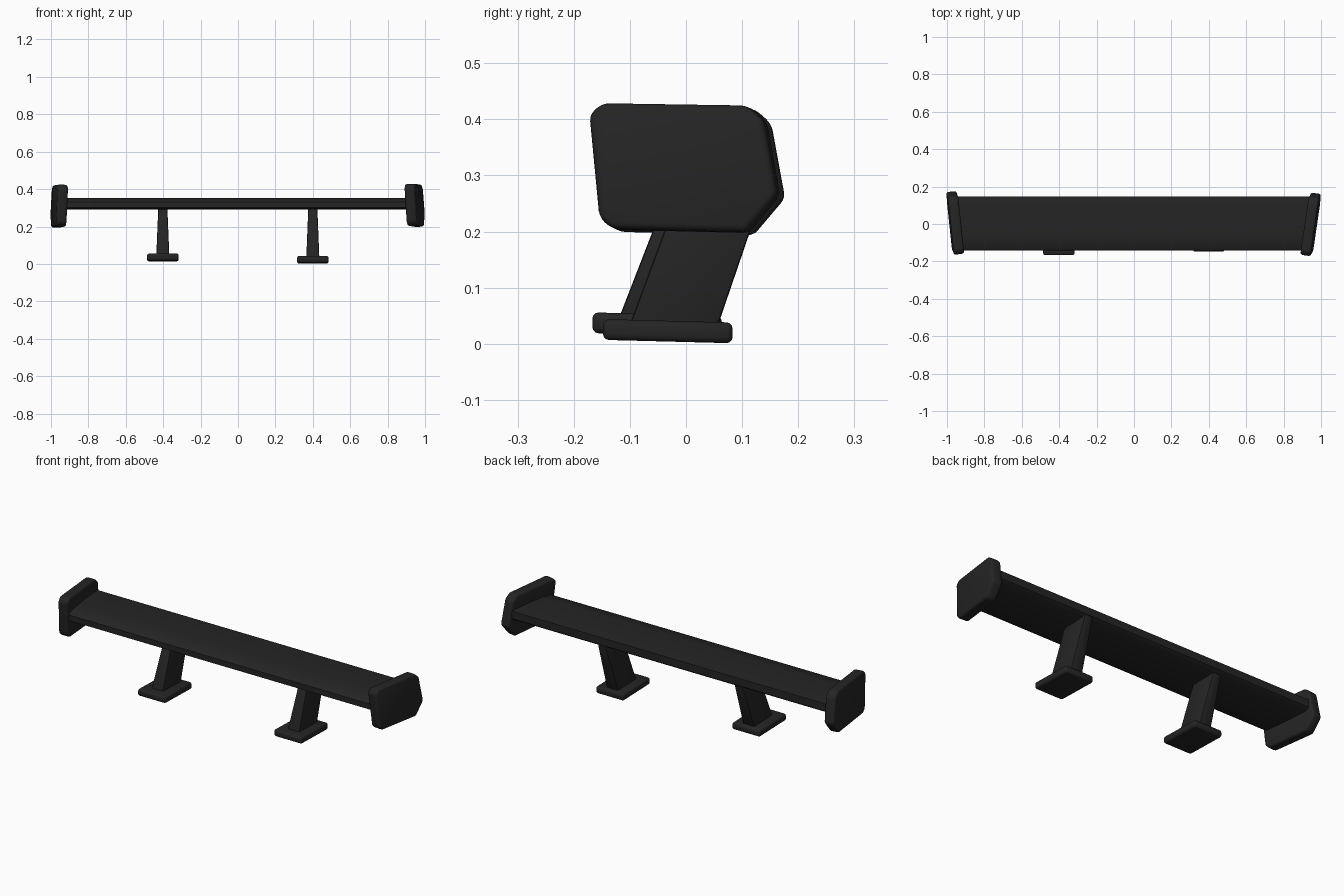
import bpy, bmesh
from mathutils import Matrix, Vector

if "Cube" in bpy.data.objects:
    bpy.data.objects.remove(bpy.data.objects["Cube"])

black = bpy.data.materials.new("satin black")
black.diffuse_color = (0.018, 0.018, 0.018, 1)
black.use_nodes = True
black.node_tree.nodes["Principled BSDF"].inputs["Base Color"].default_value = black.diffuse_color


def loft(name, rings, bevel=0.0, segments=2, angle=35):
    """Solid through matching rings of points, with softened edges."""
    bm = bmesh.new()
    loops = [[bm.verts.new(p) for p in ring] for ring in rings]
    n = len(loops[0])
    for a, b in zip(loops, loops[1:]):
        for i in range(n):
            j = (i + 1) % n
            bm.faces.new((a[i], a[j], b[j], b[i]))
    bm.faces.new(loops[0])
    bm.faces.new(loops[-1])
    bmesh.ops.recalc_face_normals(bm, faces=bm.faces)
    me = bpy.data.meshes.new(name)
    bm.to_mesh(me)
    bm.free()
    me.materials.append(black)
    ob = bpy.data.objects.new(name, me)
    bpy.context.collection.objects.link(ob)
    bpy.ops.object.select_all(action='DESELECT')
    ob.select_set(True)
    bpy.context.view_layer.objects.active = ob
    if bevel:
        m = ob.modifiers.new("soft edges", 'BEVEL')
        m.width, m.segments = bevel, segments
        m.limit_method, m.angle_limit = 'ANGLE', 0.35
        bpy.ops.object.modifier_apply(modifier=m.name)
    bpy.ops.object.shade_smooth_by_angle(angle=angle * 3.14159 / 180)
    return ob


# Main blade: gently cambered section swept across the width
blade = [(-0.142, 0.302), (-0.142, 0.332), (-0.125, 0.345), (-0.06, 0.351), (0.02, 0.353),
         (0.10, 0.352), (0.148, 0.348), (0.148, 0.308), (0.13, 0.295), (0.0, 0.292), (-0.125, 0.293)]
loft("wing_blade", [[(x + (0.02 * y if x > 0 else 0), y, z) for y, z in blade] for x in (-0.945, 0.935)])

# End plates: chamfered outline, each turned slightly outward at the rear
outline = [(-0.172, 0.405), (-0.150, 0.426), (0.112, 0.422), (0.143, 0.395),
           (0.168, 0.262), (0.112, 0.196), (-0.130, 0.202), (-0.153, 0.222)]


def end_plate(name, cx, yaw, roll, dy, dz):
    rot = Matrix.Rotation(yaw, 4, 'Z') @ Matrix.Rotation(roll, 4, 'Y')
    rings = [[Vector((cx, dy, 0.31 + dz)) + rot @ Vector((x, y, z - 0.31)) for y, z in outline]
             for x in (-0.028, 0.028)]
    loft(name, rings, 0.012, 3)


end_plate("right_end_plate", 0.946, -0.145, -0.05, 0.0, 0.002)
end_plate("left_end_plate", -0.957, 0.105, 0.035, 0.008, -0.002)


# Supports: tapered raked struts standing on rounded pads
def support(side, cx, dy, dz):
    rings = []
    for z, y0, y1, w in ((0.03 + dz, -0.102, 0.056, 0.035), (0.305, 0.0, 0.150, 0.024)):
        rings.append([(cx - w, y0 + dy, z), (cx + w, y0 + dy, z),
                      (cx + w, y1 + dy, z), (cx - w, y1 + dy, z)])
    loft(side + "_strut", rings, 0.006)
    y0, y1, w = -0.148 + dy, 0.083 + dy, 0.084
    rings = []
    for z in (0.004, 0.041):
        z += dz
        rings.append([(cx - w, y0, z + 0.003), (cx + w, y0, z + 0.003),
                      (cx + w, y1, z - 0.003), (cx - w, y1, z - 0.003)])
    loft(side + "_foot_pad", rings, 0.011, 3)


support("right", 0.400, 0.0, 0.0)
support("left", -0.402, -0.019, 0.012)
